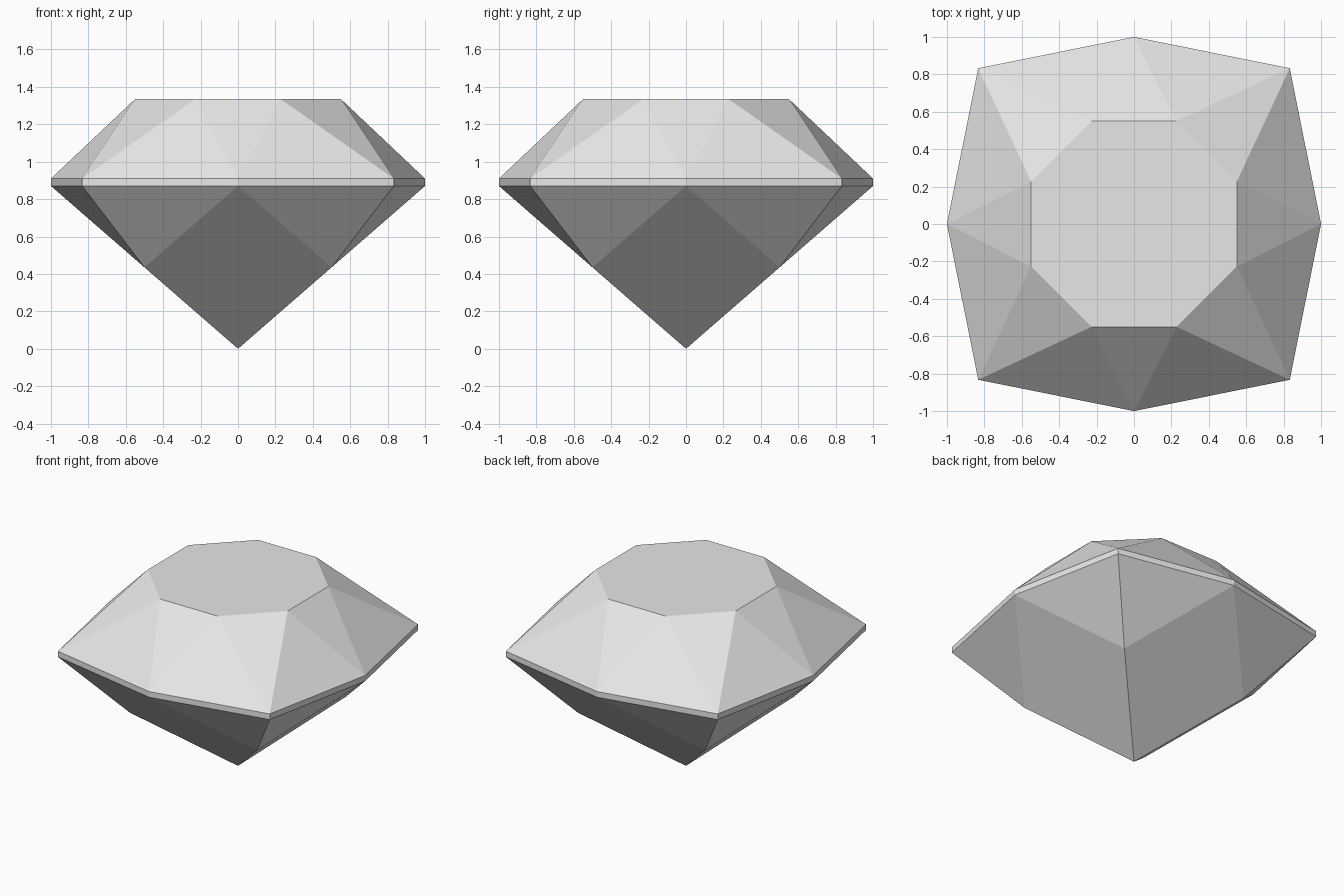
import bpy, bmesh
from math import sin, cos, pi, hypot

cube = bpy.data.objects.get("Cube")
if cube:
    bpy.data.objects.remove(cube, do_unlink=True)

# Key heights and radii of the cut stone
GIRDLE_LOW, GIRDLE_HIGH, TABLE_Z = 0.87, 0.91, 1.335
AXIS_R, CORNER_R = 1.0, hypot(0.833, 0.833)
TABLE_R = hypot(0.55, 0.228)

# One flat grey
grey = bpy.data.materials.new("stone grey")
grey.use_nodes = True
colour = (0.8, 0.8, 0.8, 1)
grey.diffuse_color = colour
grey.node_tree.nodes["Principled BSDF"].inputs["Base Color"].default_value = colour

bm = bmesh.new()


def ring(radii, z, count=8, offset=0.0):
    """Circle of vertices whose radius cycles through radii."""
    verts = []
    for i in range(count):
        a = 2 * pi * (i + offset) / count
        r = radii[i % len(radii)]
        verts.append(bm.verts.new((r * cos(a), r * sin(a), z)))
    return verts


low = ring([AXIS_R, CORNER_R], GIRDLE_LOW)
high = ring([AXIS_R, CORNER_R], GIRDLE_HIGH)
table = ring([TABLE_R], TABLE_Z, offset=0.5)
belly = ring([hypot(0.5, 0.5)], GIRDLE_LOW / 2, count=4, offset=0.5)
tip = bm.verts.new((0, 0, 0))

# Girdle band, crown facets and flat table
for i in range(8):
    j = (i + 1) % 8
    bm.faces.new((low[i], low[j], high[j], high[i]))
    bm.faces.new((high[i], high[j], table[i]))
    bm.faces.new((high[i], table[i], table[i - 1]))
bm.faces.new(table)

# Pavilion: corner triangles and four large kites meeting at the tip
for k in range(4):
    side, corner, next_side = low[2 * k], low[2 * k + 1], low[(2 * k + 2) % 8]
    bm.faces.new((side, belly[k], corner))
    bm.faces.new((corner, belly[k], next_side))
    bm.faces.new((side, belly[k - 1], tip, belly[k]))

bmesh.ops.recalc_face_normals(bm, faces=bm.faces)
mesh = bpy.data.meshes.new("gemstone")
bm.to_mesh(mesh)
bm.free()
mesh.materials.append(grey)
gem = bpy.data.objects.new("gemstone", mesh)
bpy.context.collection.objects.link(gem)
